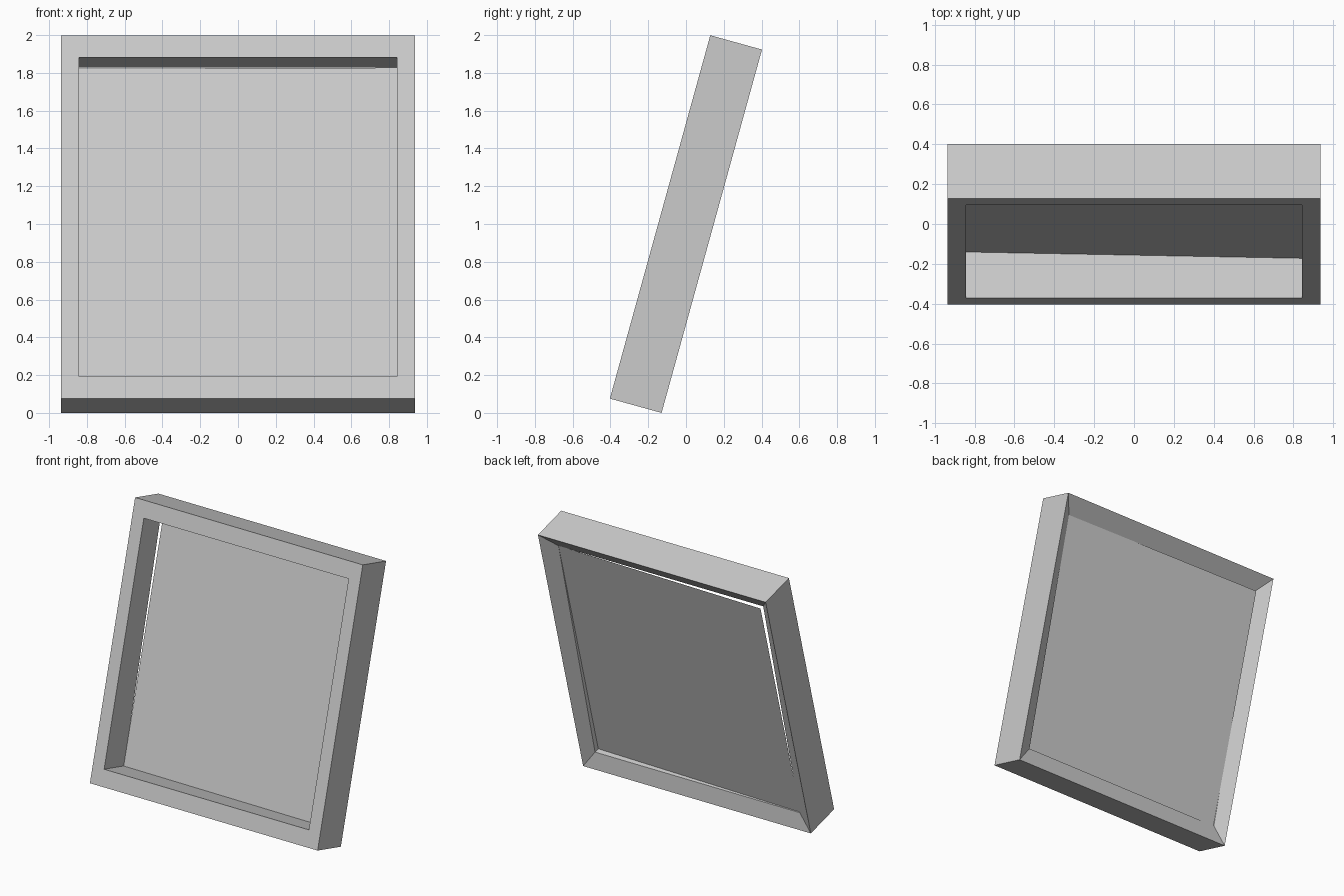
import bpy, math
from mathutils import Matrix

if "Cube" in bpy.data.objects:
    bpy.data.objects.remove(bpy.data.objects["Cube"])

TILT = math.radians(15.45)
LENGTH, DEPTH, HALF_W = 1.9955, 0.284, 0.9375
SIDE, RAIL = 0.0945, 0.121          # border widths of the sides and the rails


def make_object(name, verts, faces):
    mesh = bpy.data.meshes.new(name)
    mesh.from_pydata(verts, [], faces)
    mesh.update()
    obj = bpy.data.objects.new(name, mesh)
    bpy.context.collection.objects.link(obj)
    # lean backwards, then rest the rear lower edge on the ground
    lean = Matrix.Rotation(-TILT, 4, 'X')
    shift = Matrix.Translation((0, -0.403, DEPTH * math.sin(TILT)))
    mesh.transform(shift @ lean)
    return obj


def ring(side, rail, low_depth, high_depth):
    """Rectangle in frame space: x across, y depth from the front, z along."""
    w, lo, hi = HALF_W - side, rail, LENGTH - rail
    return [(-w, low_depth, lo), (w, low_depth, lo),
            (w, high_depth, hi), (-w, high_depth, hi)]


# Frame: front face, inner wall, chamfered back, outer wall
rings = [ring(0, 0, 0, 0),
         ring(SIDE, RAIL, 0, 0),
         ring(SIDE, RAIL, 0.245, 0.207),
         ring(0, 0, DEPTH, DEPTH)]
verts = [v for r in rings for v in r]
faces = []
for k in range(4):
    a, b = 4 * k, 4 * ((k + 1) % 4)
    for i in range(4):
        j = (i + 1) % 4
        faces.append((a + i, a + j, b + j, b + i))
make_object("frame", verts, faces)

# Panel: thin sheet sitting slightly askew, deeper on the left
w, lo, hi = HALF_W - SIDE, RAIL, LENGTH - RAIL
left, right = 0.239, 0.206
make_object("panel", [(-w, left, lo), (w, right, lo), (w, right, hi), (-w, left, hi + 0.004)],
            [(0, 1, 2, 3)])
bpy.data.objects["panel"].data.update()
